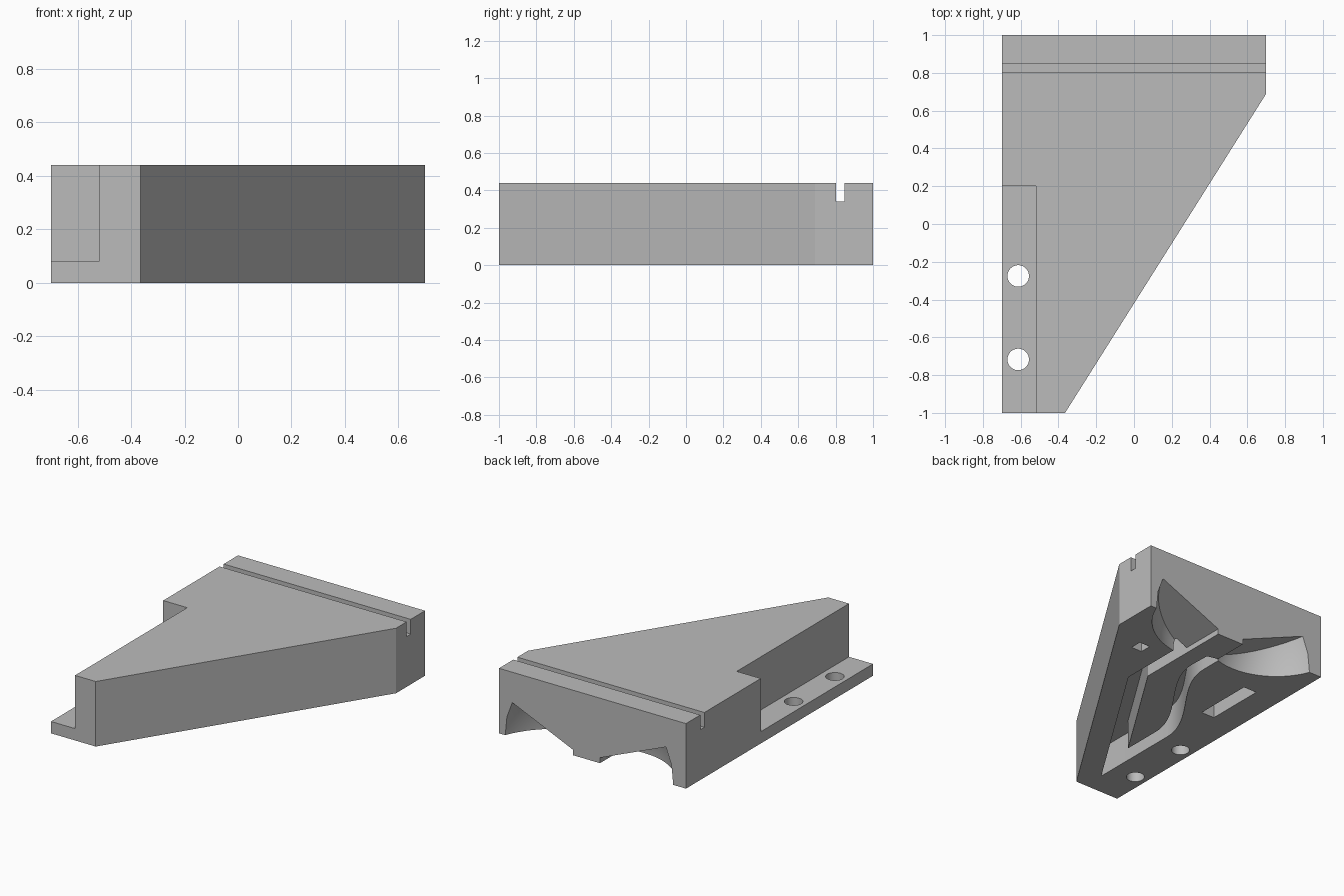
import bpy
import bmesh
import math

if "Cube" in bpy.data.objects:
    bpy.data.objects.remove(bpy.data.objects["Cube"], do_unlink=True)

grey = bpy.data.materials.new("plain grey")
grey.use_nodes = True
GREY = (0.5, 0.5, 0.5, 1)
grey.diffuse_color = GREY
grey.node_tree.nodes["Principled BSDF"].inputs["Base Color"].default_value = GREY


def loft(name, rings):
    """Solid through rings of equal point count, capped at both ends."""
    bm = bmesh.new()
    loops = [[bm.verts.new(p) for p in ring] for ring in rings]
    n = len(loops[0])
    bm.faces.new(loops[0])
    bm.faces.new(loops[-1])
    for a, b in zip(loops, loops[1:]):
        for i in range(n):
            j = (i + 1) % n
            bm.faces.new((a[i], a[j], b[j], b[i]))
    bmesh.ops.recalc_face_normals(bm, faces=bm.faces)
    mesh = bpy.data.meshes.new(name)
    bm.to_mesh(mesh)
    bm.free()
    mesh.materials.append(grey)
    obj = bpy.data.objects.new(name, mesh)
    bpy.context.collection.objects.link(obj)
    return obj


def prism(name, outline, low, high):
    return loft(name, [[(x, y, z) for x, y in outline] for z in (low, high)])


def box(name, x0, x1, y0, y1, z0, z1):
    return prism(name, [(x0, y0), (x1, y0), (x1, y1), (x0, y1)], z0, z1)


def disc(cx, cy, r, n=48):
    turn = [2 * math.pi * i / n for i in range(n)]
    return [(cx + r * math.cos(a), cy + r * math.sin(a)) for a in turn]


def wing(name, side, cx, cy, r, inner, rise):
    """Round-ended pocket whose flat ceiling climbs away from the middle rib."""
    end_y = 1.03
    start = math.acos(side * (inner - cx) / r)
    stop = math.asin((cy - end_y) / r)
    steps = 24
    angles = [start + (stop - start) * i / steps for i in range(steps + 1)]

    def ceiling(x):
        return 0.037 + rise * abs(x - inner)

    def ring(level, shrink):
        pts = []
        for a in angles:
            x = cx + side * r * math.cos(a)
            rr = r - 0.21 * ceiling(x) * shrink
            x = cx + side * rr * math.cos(a)
            if a == start:
                x = inner
            z = ceiling(x) * level if level else -0.05
            pts.append((x, cy - rr * math.sin(a), z))
        x = pts[-1][0]
        for px in (x, inner):
            pts.append((px, 1.1, ceiling(px) * level if level else -0.05))
        return pts

    return loft(name, [ring(0, 0), ring(0.5, 0.3), ring(1, 1)])


# Solid wedge-shaped body
body = prism("wedge_body", [(-0.7, -1), (-0.365, -1), (0.7, 0.69), (0.7, 1), (-0.7, 1)], 0, 0.44)

# Curved channel around the middle rib
sweep = []
for i in range(21):
    t = i / 20
    sweep.append((-0.44 + 0.37 * t * t * (3 - 2 * t), -0.2 + 0.8 * t))
outer = [(-0.07, 0.76)] + sweep[::-1] + [(-0.44, -0.846), (0.23, 0.22), (0.23, 0.69)]
rib = [(0.146, 0.69), (0.146, 0.31), (-0.345, -0.47)]
rib += [(x + 0.095, y) for x, y in sweep] + [(0.02, 0.74)]

cutters = [
    box("ledge_cut", -0.8, -0.52, -1.1, 0.2, 0.08, 0.6),
    box("slot_cut", -0.8, 0.8, 0.803, 0.847, 0.34, 0.6),
    prism("front_hole_cut", disc(-0.613, -0.717, 0.057), -0.1, 0.2),
    prism("rear_hole_cut", disc(-0.613, -0.275, 0.057), -0.1, 0.2),
    box("long_pocket_cut", -0.51, -0.41, 0.175, 0.59, -0.1, 0.2),
    box("square_pocket_cut", 0.375, 0.455, 0.52, 0.6, -0.1, 0.2),
    prism("channel_cut", outer + rib, -0.1, 0.2),
    wing("left_wing_cut", 1, 0.146, 1.2, 0.55, 0.146, 0.435),
    wing("right_wing_cut", -1, -0.2, 1.16, 0.44, -0.056, 0.415),
]

# Carve every pocket, then discard its cutter
bpy.context.view_layer.objects.active = body
for cutter in cutters:
    mod = body.modifiers.new(cutter.name, "BOOLEAN")
    mod.operation = "DIFFERENCE"
    mod.solver = "EXACT"
    mod.object = cutter
    bpy.ops.object.modifier_apply(modifier=mod.name)
    bpy.data.objects.remove(cutter, do_unlink=True)

bpy.ops.object.select_all(action="DESELECT")
body.select_set(True)
bpy.ops.object.shade_smooth_by_angle(angle=math.radians(25))
